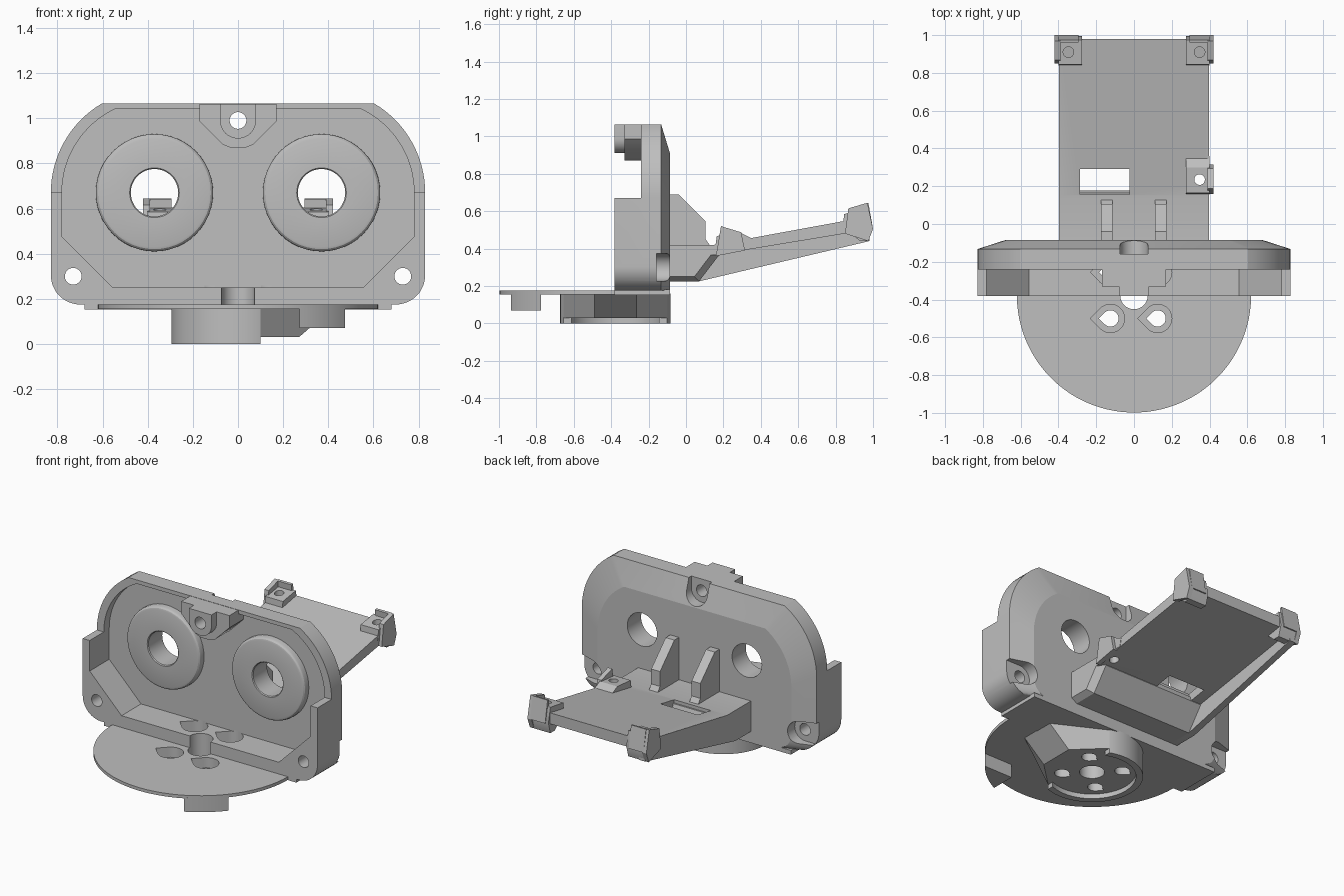
import bpy, bmesh
from math import sin, cos, radians, pi

cube = bpy.data.objects.get("Cube")
if cube:
    bpy.data.objects.remove(cube, do_unlink=True)

GREY = (0.52, 0.52, 0.52, 1)
mat = bpy.data.materials.new("light_grey_plastic")
mat.use_nodes = True
mat.diffuse_color = GREY
mat.node_tree.nodes["Principled BSDF"].inputs["Base Color"].default_value = GREY
parts = []


def skin(name, loops, closed=False, part=True):
    """Surface through loops with equal point counts, capped unless closed."""
    bm = bmesh.new()
    rings = [[bm.verts.new(p) for p in loop] for loop in loops]
    n = len(rings[0])
    for a, b in zip(rings, rings[1:] + rings[:1] if closed else rings[1:]):
        for i in range(n):
            j = (i + 1) % n
            bm.faces.new((a[i], a[j], b[j], b[i]))
    if not closed:
        bm.faces.new(rings[0])
        bm.faces.new(rings[-1])
    bmesh.ops.recalc_face_normals(bm, faces=bm.faces)
    me = bpy.data.meshes.new(name)
    bm.to_mesh(me)
    bm.free()
    me.materials.append(mat)
    ob = bpy.data.objects.new(name, me)
    bpy.context.collection.objects.link(ob)
    if part:
        parts.append(ob)
    else:
        ob.hide_render = True
    return ob


def prism(name, pts, axis, a, b, part=True):
    """Extrude a 2D outline along an axis from a to b."""
    place = {"x": lambda p, d: (d, p[0], p[1]),
             "y": lambda p, d: (p[0], d, p[1]),
             "z": lambda p, d: (p[0], p[1], d)}[axis]
    return skin(name, [[place(p, d) for p in pts] for d in (a, b)], part=part)


def arc(cx, cy, r, a0, a1, n=16):
    return [(cx + r * cos(radians(a0 + (a1 - a0) * i / n)),
             cy + r * sin(radians(a0 + (a1 - a0) * i / n))) for i in range(n + 1)]


def circle(cx, cy, r, n=48):
    return arc(cx, cy, r, 0, 360 - 360 / n, n - 1)


def rect(x0, x1, y0, y1):
    return [(x0, y0), (x1, y0), (x1, y1), (x0, y1)]


def mirrored(half):
    return half + [(-x, z) for x, z in reversed(half)]


def teardrop(cx, cy, r):
    return arc(cx, cy, r, -135, 135, 30) + [(cx - r * 1.41, cy)]


def cutter(pts, axis, a, b):
    return prism("cutter", pts, axis, a, b, False)


def cut(targets, cutters):
    for ob in targets:
        bpy.context.view_layer.objects.active = ob
        for c in cutters:
            mod = ob.modifiers.new("cut", "BOOLEAN")
            mod.operation, mod.solver, mod.object = "DIFFERENCE", "EXACT", c
            bpy.ops.object.modifier_apply(modifier=mod.name)
    for c in cutters:
        bpy.data.objects.remove(c, do_unlink=True)


# Housing: outline with a tapered back and a hollow front
EYE_X, EYE_Z, EYE_R, HUB_Y = 0.37, 0.67, 0.105, -0.378
FRONT, FLOOR, BACK = -0.382, -0.185, -0.086
outer = mirrored(arc(0.699, 0.305, 0.13, -90, 0, 12) + arc(EYE_X, EYE_Z, 0.459, 0, 59.3))
inner = mirrored([(0.555, 0.25), (0.78, 0.475)] + arc(EYE_X, EYE_Z, 0.41, 0, 64.5))
back = [(x * 0.825, 0.175 + (z - 0.175) * 0.826) for x, z in outer]
housing = skin("housing", [[(x, FRONT, z) for x, z in outer],
                           [(x, -0.133, z) for x, z in outer],
                           [(x, BACK, z) for x, z in back]])
cut([housing], [cutter(rect(-1, 1, EYE_Z, 1.3), "y", -0.6, -0.24),
                cutter(inner, "y", -0.6, FLOOR)]
    + [cutter(circle(s * EYE_X, EYE_Z, EYE_R), "y", -0.6, 0.1) for s in (-1, 1)])

# Top screw boss
boss = prism("top_screw_mount", mirrored([(0.035, 0.87), (0.07, 0.885), (0.17, 0.985), (0.17, 1.063)]),
             "y", -0.33, -0.14)
collar = prism("top_screw_collar", arc(0, 0.99, 0.08, -180, 0) + [(0.08, 1.063), (-0.08, 1.063)],
               "y", FRONT, -0.32)
screws = [cutter(circle(x, z, 0.037), "y", -0.6, 0.1)
          for x, z in ((0, 0.99), (0.73, 0.3), (-0.73, 0.3))]
cut([housing, boss, collar], screws)

# Open-ended screw head pockets on the back
pockets = [cutter(arc(0, 0.99, 0.073, -180, 0) + [(0.073, 1.2), (-0.073, 1.2)], "y", -0.158, 0.1)]
for s in (-1, 1):
    pockets.append(cutter([(s * x, z) for x, z in arc(0.73, 0.3, 0.073, 90, 270)
                           + [(1, 0.227), (1, 0.373)]], "y", -0.158, 0.1))
cut([housing, boss], pockets)

# Raised eye rings with rounded rims
profile = [(EYE_R, FLOOR + 0.02), (EYE_R, -0.225), (EYE_R + 0.005, -0.23), (0.24, -0.23),
           (0.25, -0.227), (0.257, -0.22), (0.26, -0.21), (0.26, FLOOR + 0.02)]
for side, s in (("left", 1), ("right", -1)):
    skin(side + "_eye_ring", [[(x, y, z) for x, z in circle(s * EYE_X, EYE_Z, r)] for r, y in profile],
         closed=True)

# Base: round plate trimmed at the back, a strip under the housing and a corner stop
plate = prism("base_plate", arc(0, HUB_Y, 0.62, 152, 388, 72), "z", 0.155, 0.175)
strip = prism("base_strip", rect(-0.68, 0.68, FRONT, BACK), "z", 0.153, 0.18)
prism("stop_tab", arc(0, HUB_Y, 0.62, -64, -40, 8) + [(0.272, -0.777)], "z", 0.07, 0.16)

# Hub under the base: round on one side, faceted with a ramp on the other
hub = prism("hub", circle(0, HUB_Y, 0.295, 64), "z", 0, 0.16)
cut([hub], [cutter(rect(0.1, 0.5, -0.8, 0), "z", -0.1, 0.3)])


def facets(x, z):
    return [(0.098, -0.655, z), (x, -0.49, z), (x, -0.265, z), (0.098, -0.1, z)]


hub_ramp = skin("hub_ramp", [facets(0.27, 0.03), facets(0.42, 0.16)])
cut([hub], [cutter(circle(0, HUB_Y, 0.255), "z", -0.1, 0.03)])

# Centre hole and four teardrop screw holes through the base
holes = [cutter(circle(0, HUB_Y, 0.073), "z", -0.1, 0.3)]
for x in (-0.125, 0.125):
    for y in (HUB_Y - 0.122, HUB_Y + 0.122):
        holes += [cutter(teardrop(x, y, 0.075), "z", 0.11, 0.26),
                  cutter(teardrop(x, y, 0.043), "z", -0.1, 0.2)]
cut([housing, plate, strip, hub, hub_ramp], holes)

# Tilted rear tray: slab with a cable window, one deep side rim and a root block
slab = prism("tray_slab", [(-0.1, 0.365), (0.15, 0.365), (0.98, 0.502), (0.98, 0.572),
                           (0.15, 0.42), (-0.1, 0.42)], "x", -0.398, 0.398)
cut([slab], [cutter(rect(-0.285, -0.025, 0.155, 0.29), "z", 0, 0.8)])
prism("tray_side_rim", [(-0.1, 0.225), (0.07, 0.225), (0.98, 0.44), (0.98, 0.56), (0.15, 0.41),
                        (-0.1, 0.41)], "x", -0.398, -0.355)
root = [(-0.1, 0.225), (0.07, 0.225), (0.177, 0.365), (0.165, 0.4), (-0.1, 0.4)]
root_edge = [(-0.1, 0.25), (0.045, 0.25), (0.14, 0.375), (0.135, 0.4), (-0.1, 0.4)]
skin("tray_root", [[(x, y, z) for y, z in pts]
                   for x, pts in ((-0.38, root), (0.36, root), (0.398, root_edge))])

# Gussets between housing and tray
for side, x in (("left", 0.11), ("right", -0.175)):
    prism(side + "_gusset", [(-0.1, 0.69), (-0.04, 0.69), (0.105, 0.545), (0.105, 0.45),
                             (0.14, 0.4), (-0.1, 0.4)], "x", x, x + 0.062)

# Clips: screw block, lip and outer cheek
far_block = [(0.84, 0.52), (0.845, 0.585), (0.975, 0.605), (0.995, 0.51), (0.975, 0.44), (0.93, 0.44)]
far_lip = [(0.965, 0.58), (0.96, 0.642), (0.975, 0.645), (1.0, 0.505), (0.97, 0.5)]
far_cheek = [(0.85, 0.48), (0.868, 0.615), (0.97, 0.645), (1.0, 0.505), (0.975, 0.44)]
for side, s in (("left", 1), ("right", -1)):
    block = prism(side + "_far_clip_block", far_block, "x", s * 0.275, s * 0.4)
    prism(side + "_far_clip_lip", far_lip, "x", s * 0.295, s * 0.4)
    prism(side + "_far_clip_cheek", far_cheek, "x", s * 0.39, s * 0.42)
    cut([block], [cutter(circle(s * 0.347, 0.91, 0.028), "z", 0.5, 0.8)])
near = prism("near_clip_block", [(0.155, 0.4), (0.165, 0.468), (0.3, 0.48), (0.36, 0.45), (0.35, 0.4)],
             "x", 0.275, 0.4)
prism("near_clip_cheek", [(0.16, 0.36), (0.187, 0.52), (0.295, 0.487), (0.315, 0.39)], "x", 0.39, 0.42)
cut([slab, near], [cutter(circle(0.347, 0.235, 0.028), "z", 0.1, 0.8)])

# Smooth curved walls; the housing keeps its shallow back taper crisp
for ob in parts:
    bpy.ops.object.select_all(action="DESELECT")
    ob.select_set(True)
    bpy.context.view_layer.objects.active = ob
    bpy.ops.object.shade_smooth_by_angle(angle=radians(12 if ob == housing else 28))
